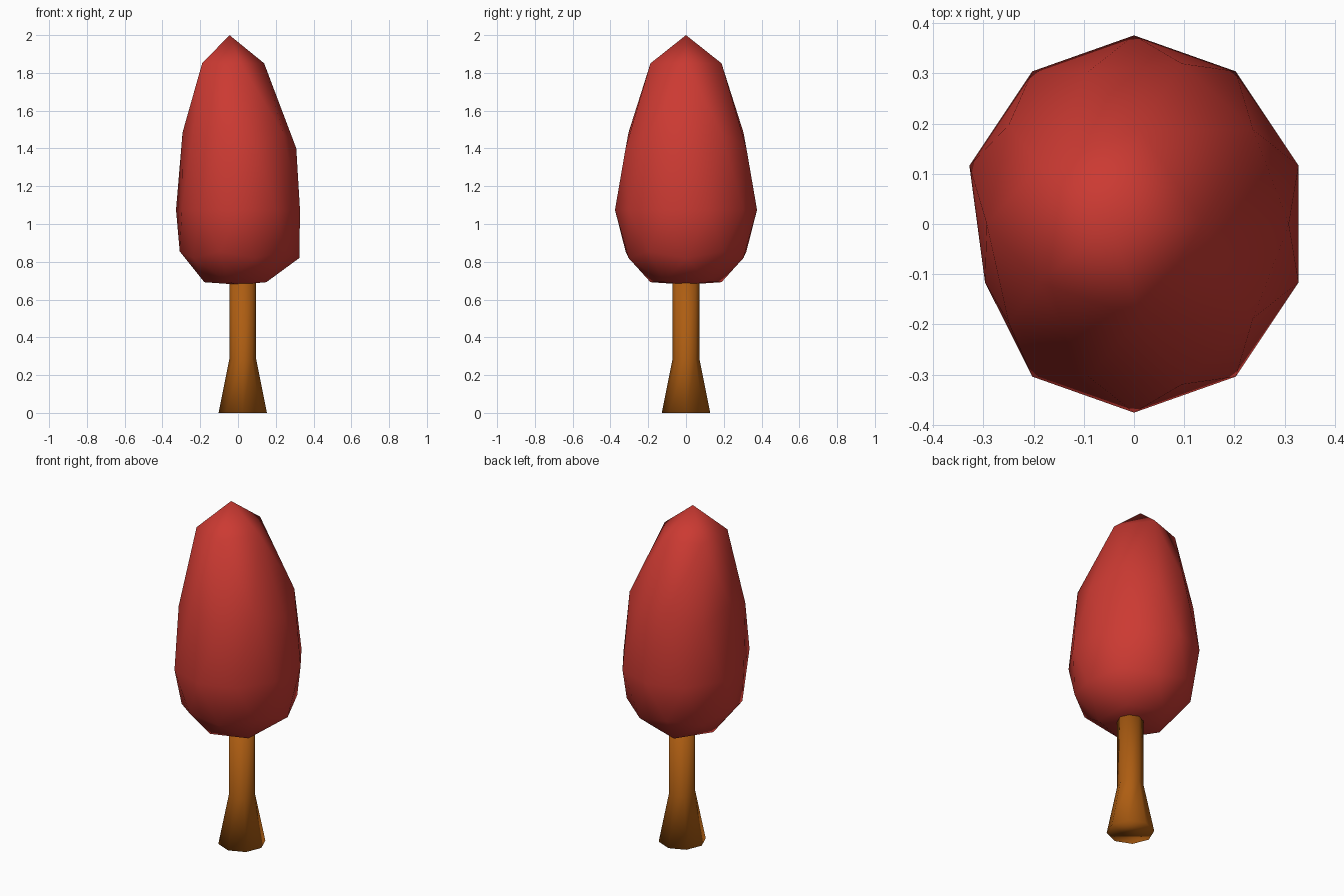
import bpy, math

if "Cube" in bpy.data.objects:
    bpy.data.objects.remove(bpy.data.objects["Cube"])


def material(name, rgb):
    m = bpy.data.materials.new(name)
    m.diffuse_color = (*rgb, 1)
    m.use_nodes = True
    m.node_tree.nodes["Principled BSDF"].inputs["Base Color"].default_value = m.diffuse_color
    return m


def lerp_table(table, t):
    for (a, va), (b, vb) in zip(table, table[1:]):
        if t <= b:
            return va + (vb - va) * (t - a) / (b - a)
    return table[-1][1]


red = material("red_leaves", (0.60, 0.042, 0.032))
brown = material("brown_bark", (0.42, 0.11, 0.006))

# Crown: low icosphere, stretched upward and leaning slightly at the tip
bpy.ops.mesh.primitive_ico_sphere_add(subdivisions=2, radius=1)
crown = bpy.context.object
crown.name = "crown"
heights = [(-1.01, 0.678), (-0.85, 0.692), (-0.526, 0.82), (-0.447, 0.855), (0, 1.075),
           (0.447, 1.40), (0.526, 1.485), (0.85, 1.85), (1.0, 2.0)]
lean = [(-1.01, 0.005), (-0.526, 0.0), (0.526, 0.0), (0.85, -0.043), (1.0, -0.045)]
for v in crown.data.vertices:
    x, y, z = v.co
    px, py = x * 0.345 + lerp_table(lean, z), y * 0.376
    if abs(z) < 0.1 and x < -0.9 and y < 0:      # small dent on the left
        px = -0.297
    if -0.6 < z < -0.5 and x > 0.8:              # small bump low on the right
        px = 0.325
    v.co = (px, py, lerp_table(heights, z))
crown.data.materials.append(red)

# Trunk: eight-sided profile with a flared foot
profile = [(0.128, 0.0), (0.071, 0.285), (0.071, 0.70)]
n = 8
verts = [(0.025 + r * math.cos(i * math.tau / n), r * math.sin(i * math.tau / n), z)
         for r, z in profile for i in range(n)]
faces = [(k * n + i, k * n + (i + 1) % n, (k + 1) * n + (i + 1) % n, (k + 1) * n + i)
         for k in range(len(profile) - 1) for i in range(n)]
faces += [tuple(reversed(range(n))), tuple(range(2 * n, 3 * n))]
mesh = bpy.data.meshes.new("trunk")
mesh.from_pydata(verts, [], faces)
mesh.materials.append(brown)
trunk = bpy.data.objects.new("trunk", mesh)
bpy.context.collection.objects.link(trunk)

# Smooth shading throughout
for ob in (crown, trunk):
    for p in ob.data.polygons:
        p.use_smooth = True
